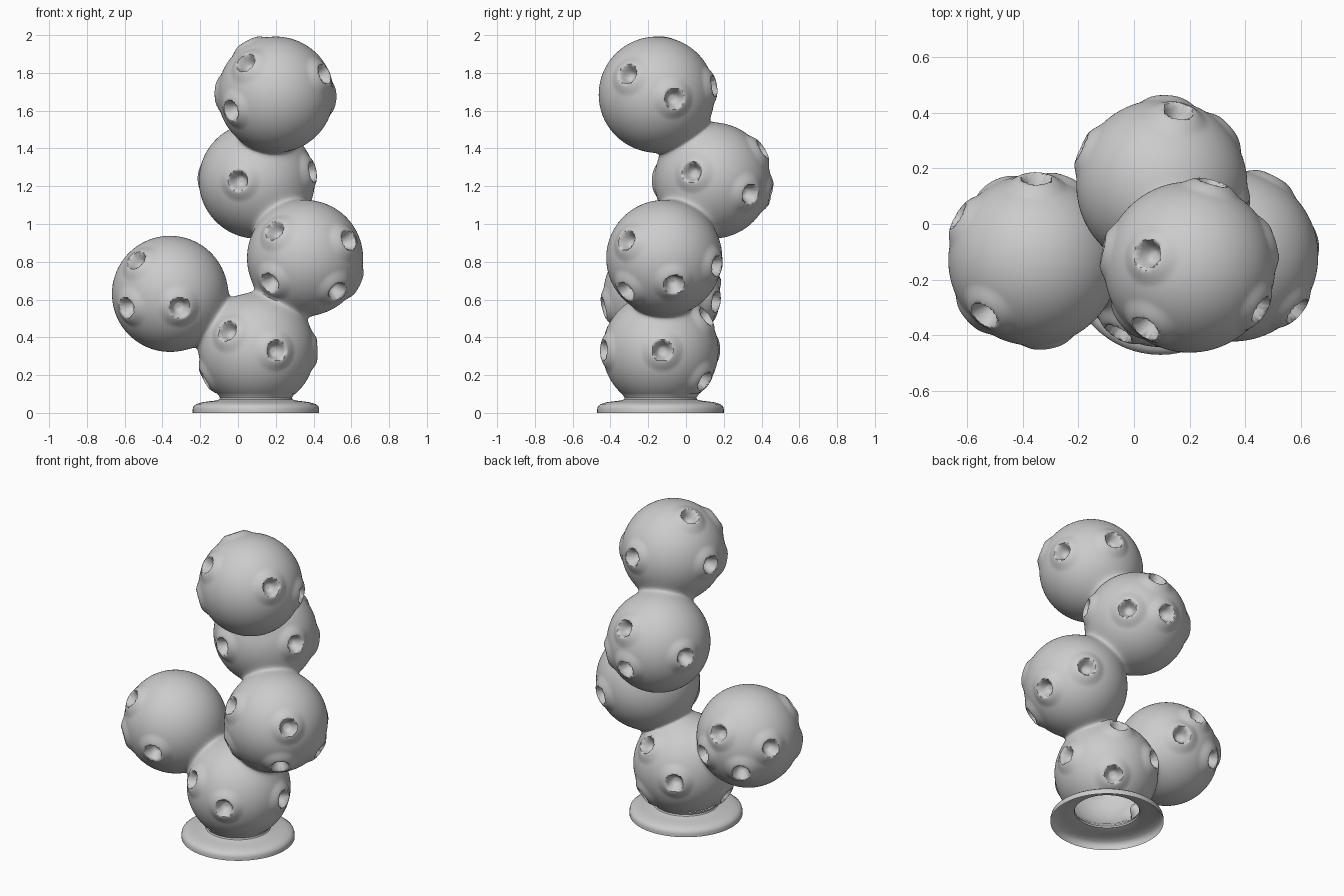
import bpy, bmesh, math
from mathutils import Vector, Matrix

if "Cube" in bpy.data.objects:
    bpy.data.objects.remove(bpy.data.objects["Cube"])

R = 0.307      # ball radius
K = 0.02       # softness of the joins between balls

# Each ball: centre, then the directions of its craters
BALLS = [
    ((0.10, -0.135, 0.33), [(-.15, -.25, .10), (.10, -.29, 0), (-.27, -.03, -.15), (.31, .01, 0),
                            (.14, .23, -.16), (.10, .23, .17), (-.12, .28, .01)]),
    ((-0.36, -0.13, 0.63), [(-.17, -.19, .17), (-.22, -.20, -.07), (.05, -.29, -.07), (-.26, .15, .05),
                            (.01, .28, .12), (.12, .275, -.04), (-.13, .26, -.10)]),
    ((0.355, -0.115, 0.82), [(-.155, -.225, .14), (.22, -.19, .09), (-.175, -.21, -.125),
                             (.165, -.195, -.17), (.27, .05, -.135), (.14, .265, -.04)]),
    ((0.10, 0.14, 1.23), [(-.095, -.29, 0), (.285, -.105, .045), (.23, .195, -.07),
                          (.058, .255, .16), (.02, .30, -.07), (-.28, .13, .02)]),
    ((0.20, -0.155, 1.685), [(-.15, -.21, .16), (-.227, -.19, -.08), (.25, -.15, .105), (.29, .09, -.02),
                             (.08, .295, .045), (-.145, .045, .265), (-.30, .06, .01)]),
]
BALLS = [(Vector(c), [Vector(d).normalized() for d in ds]) for c, ds in BALLS]


def make_object(name, bm):
    mesh = bpy.data.meshes.new(name)
    bm.to_mesh(mesh)
    bm.free()
    ob = bpy.data.objects.new(name, mesh)
    bpy.context.collection.objects.link(ob)
    return ob


def activate(ob):
    bpy.ops.object.select_all(action='DESELECT')
    ob.select_set(True)
    bpy.context.view_layer.objects.active = ob


def blended(p):
    """Soft union of the balls: distance and outward direction at p."""
    offs = [p - c for c, _ in BALLS]
    ds = [o.length - R for o in offs]
    m = min(ds)
    ws = [math.exp(-(d - m) / K) for d in ds]
    total = sum(ws)
    grad = Vector()
    for o, w in zip(offs, ws):
        grad += o.normalized() * (w / total)
    return m - K * math.log(total), grad, ds.index(m)


def crater_height(s):
    """Raised rim with a round pit, by distance from the crater axis."""
    if s < 0.05:
        return 0.017 - 0.065 * (1 - (s / 0.05) ** 4)
    if s < 0.12:
        t = (s - 0.05) / 0.07
        return 0.017 * (1 - t) ** 2 * (1 + 2 * t)
    return 0.0


# Stacked balls merged into one skin
bm = bmesh.new()
for c, _ in BALLS:
    bmesh.ops.create_icosphere(bm, subdivisions=5, radius=R, matrix=Matrix.Translation(c))
body = make_object("ball_stack", bm)
activate(body)
mod = body.modifiers.new("merge", 'REMESH')
mod.mode = 'VOXEL'
mod.voxel_size = 0.0095
bpy.ops.object.modifier_apply(modifier=mod.name)

# Soft joins, craters and the open bottom
bm = bmesh.new()
bm.from_mesh(body.data)
for v in bm.verts:
    for _ in range(2):
        d, g, i = blended(v.co)
        v.co -= g * (d / max(g.length_squared, 0.2))
    centre, craters = BALLS[i]
    n = (v.co - centre).normalized()
    h = 0.0
    for axis in craters:
        s = (n - axis).length * R
        if s < 0.12:
            hh = crater_height(s)
            h = hh if s < 0.05 else h + hh
    v.co += n * h
bmesh.ops.bisect_plane(bm, geom=bm.verts[:] + bm.edges[:] + bm.faces[:],
                       plane_co=(0, 0, 0.10), plane_no=(0, 0, 1), clear_inner=True)
bm.to_mesh(body.data)
bm.free()
activate(body)
bpy.ops.object.shade_smooth_by_angle(angle=math.radians(60))

# Flared foot, open underneath
profile = [(.208, .103), (.196, .09), (.190, .08), (.194, .071), (.215, .065), (.25, .061),
           (.285, .056), (.315, .047), (.331, .035), (.335, .02), (.335, 0)]
cx, cy = 0.095, -0.135
bm = bmesh.new()
verts = [bm.verts.new((cx + r, cy, z)) for r, z in profile]
edges = [bm.edges.new(pair) for pair in zip(verts, verts[1:])]
bmesh.ops.spin(bm, geom=verts + edges, cent=(cx, cy, 0), axis=(0, 0, 1),
               angle=math.tau, steps=64, use_merge=True)
bmesh.ops.remove_doubles(bm, verts=bm.verts[:], dist=1e-5)
bmesh.ops.recalc_face_normals(bm, faces=bm.faces[:])
if sum((f.normal.z for f in bm.faces)) < 0:
    bmesh.ops.reverse_faces(bm, faces=bm.faces[:])
foot = make_object("flared_foot", bm)
activate(foot)
bpy.ops.object.shade_smooth_by_angle(angle=math.radians(50))
